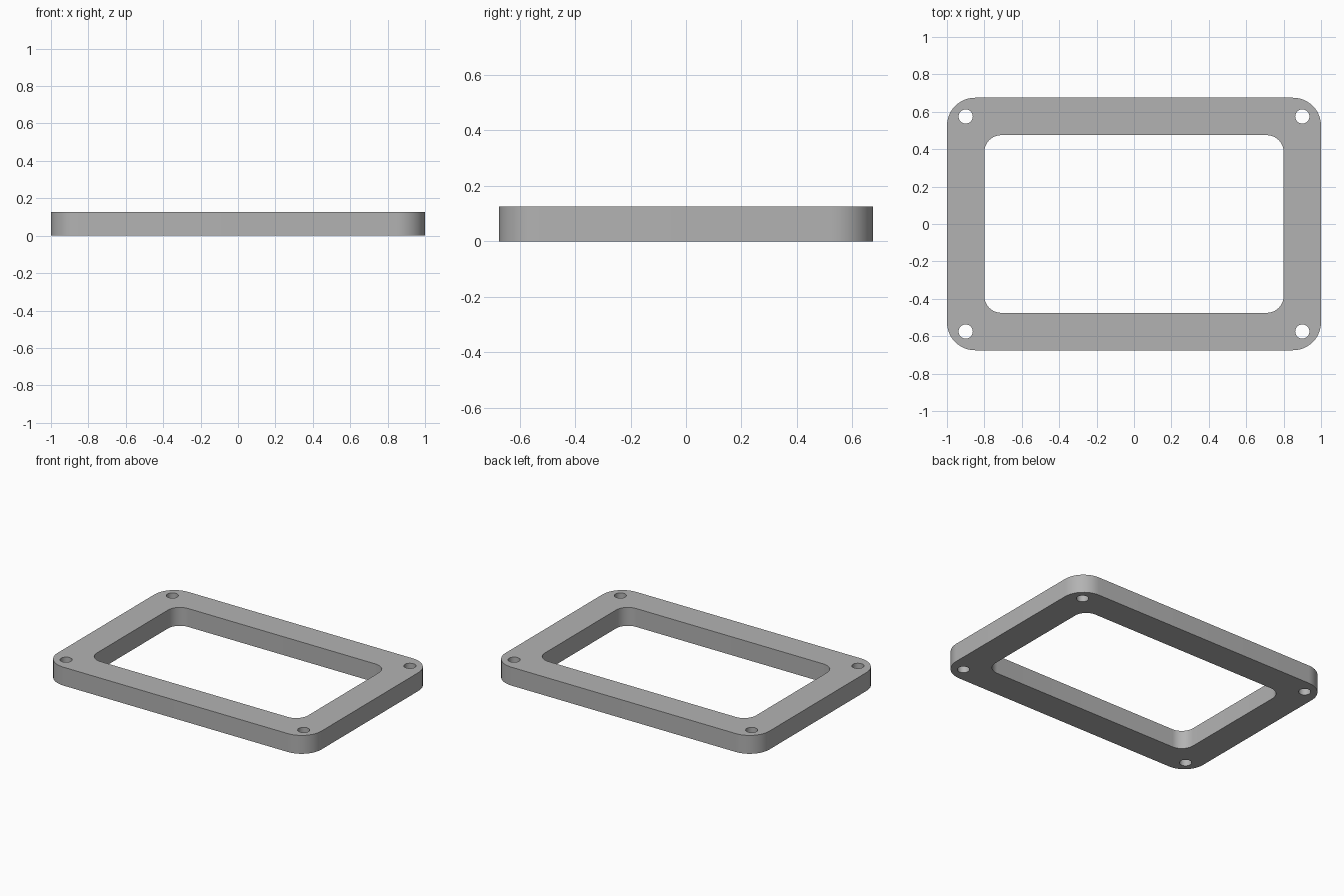
import bpy, bmesh
from math import cos, sin, pi

if "Cube" in bpy.data.objects:
    bpy.data.objects.remove(bpy.data.objects["Cube"], do_unlink=True)

HEIGHT = 0.126
HOLE_X, HOLE_Y, HOLE_R = 0.9, 0.575, 0.038

grey = bpy.data.materials.new("plain_grey")
grey.use_nodes = True
colour = (0.45, 0.45, 0.45, 1)
grey.diffuse_color = colour
grey.node_tree.nodes["Principled BSDF"].inputs["Base Color"].default_value = colour


def rounded_rect(hx, hy, r, steps=12):
    """Outline of a rectangle with rounded corners."""
    points = []
    for i, (sx, sy) in enumerate([(1, 1), (-1, 1), (-1, -1), (1, -1)]):
        for k in range(steps + 1):
            a = (i + k / steps) * pi / 2
            points.append((sx * (hx - r) + r * cos(a), sy * (hy - r) + r * sin(a)))
    return points


def circle(cx, cy, r, steps=32):
    return [(cx + r * cos(2 * pi * k / steps), cy + r * sin(2 * pi * k / steps))
            for k in range(steps)]


# Flat profile: outer edge, central opening and four corner screw holes
outlines = [rounded_rect(1, 0.675, 0.15), rounded_rect(0.8, 0.475, 0.09)]
outlines += [circle(sx * HOLE_X, sy * HOLE_Y, HOLE_R) for sx in (-1, 1) for sy in (-1, 1)]

profile = bpy.data.curves.new("frame_profile", "CURVE")
profile.dimensions = "2D"
profile.fill_mode = "BOTH"
profile.extrude = HEIGHT / 2
for outline in outlines:
    spline = profile.splines.new("POLY")
    spline.points.add(len(outline) - 1)
    for point, (x, y) in zip(spline.points, outline):
        point.co = (x, y, 0, 1)
    spline.use_cyclic_u = True

# Extruded frame plate
frame = bpy.data.objects.new("frame_plate", profile)
bpy.context.collection.objects.link(frame)
bpy.ops.object.select_all(action="DESELECT")
frame.select_set(True)
bpy.context.view_layer.objects.active = frame
bpy.ops.object.convert(target="MESH")
frame = bpy.context.object

# Weld the caps to the walls and stand the plate on the floor
bm = bmesh.new()
bm.from_mesh(frame.data)
bmesh.ops.remove_doubles(bm, verts=bm.verts, dist=0.0001)
bmesh.ops.translate(bm, verts=bm.verts, vec=(0, 0, HEIGHT / 2))
bmesh.ops.recalc_face_normals(bm, faces=bm.faces)
bm.to_mesh(frame.data)
bm.free()

frame.data.materials.clear()
frame.data.materials.append(grey)
bpy.ops.object.shade_smooth_by_angle()
